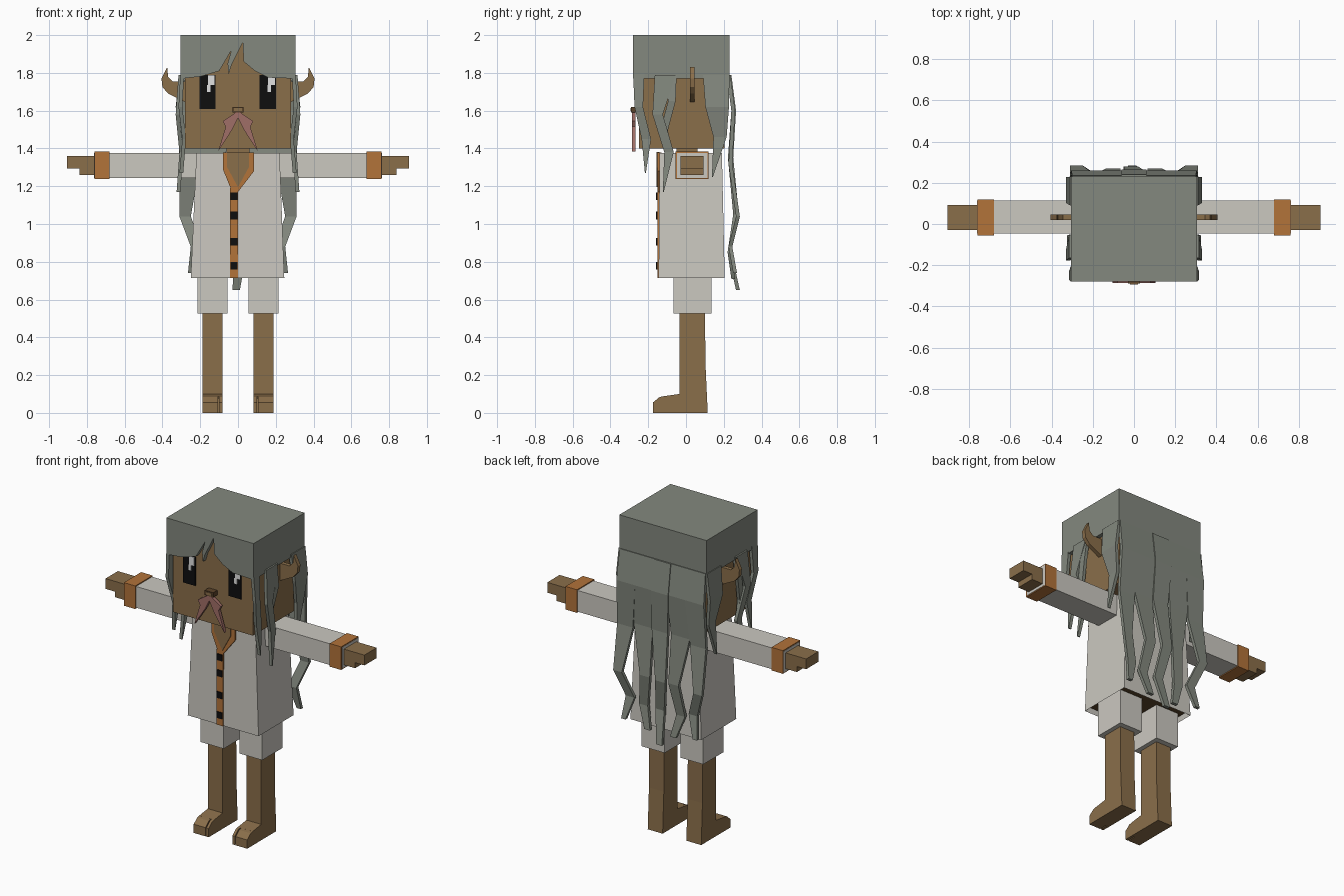
import bpy
import bmesh

old = bpy.data.objects.get("Cube")
if old:
    bpy.data.objects.remove(old, do_unlink=True)


def material(name, rgb):
    linear = [((c / 255 + 0.055) / 1.055) ** 2.4 for c in rgb] + [1]
    m = bpy.data.materials.new(name)
    m.use_nodes = True
    m.diffuse_color = linear
    m.node_tree.nodes["Principled BSDF"].inputs["Base Color"].default_value = linear
    return m


HAIR = material("grey hair", (131, 136, 126))
SKIN = material("brown skin", (138, 110, 74))
SHIRT = material("off white cloth", (203, 200, 192))
TRIM = material("orange trim", (178, 115, 58))
ROSE = material("dusty rose", (160, 110, 103))
BLACK = material("black", (14, 14, 15))
WHITE = material("white", (225, 225, 225))
DARK = material("dark brown", (92, 68, 42))


def finish(name, bm, *mats):
    bmesh.ops.recalc_face_normals(bm, faces=bm.faces)
    me = bpy.data.meshes.new(name)
    bm.to_mesh(me)
    bm.free()
    for m in mats:
        me.materials.append(m)
    ob = bpy.data.objects.new(name, me)
    bpy.context.collection.objects.link(ob)
    return ob


def loft(name, rings, *mats):
    """Join matching rings of points and cap both ends."""
    bm = bmesh.new()
    rows = [[bm.verts.new(p) for p in ring] for ring in rings]
    n = len(rows[0])
    for a, b in zip(rows, rows[1:]):
        for i in range(n):
            j = (i + 1) % n
            bm.faces.new((a[i], a[j], b[j], b[i]))
    bm.faces.new(rows[0])
    bm.faces.new(rows[-1])
    return finish(name, bm, *mats)


def rect(x, y, z):
    return [(x[0], y[0], z), (x[1], y[0], z), (x[1], y[1], z), (x[0], y[1], z)]


def box(name, x, y, z, mat):
    return loft(name, [rect(x, y, z[0]), rect(x, y, z[1])], mat)


def plate(name, pts, y0, y1, mat):
    """Outline in x and z, extruded along y."""
    return loft(name, [[(x, y, z) for x, z in pts] for y in (y0, y1)], mat)


def side_plate(name, pts, x0, x1, mat):
    """Outline in y and z, extruded along x."""
    return loft(name, [[(x, y, z) for y, z in pts] for x in (x0, x1)], mat)


def lock(name, path, along_y=False, thick=0.02):
    """Hair ribbon through stations of (across, outward, height, width)."""
    rings = []
    for u, d, z, w in path:
        a, b = (u - w / 2, u + w / 2), (d - thick / 2, d + thick / 2)
        rings.append(rect(b, a, z) if along_y else rect(a, b, z))
    return loft(name, rings, HAIR)


def span(s, a, b):
    return tuple(sorted((s * a, s * b)))


# Head and neck
box("head", (-.28, .28), (-.25, .205), (1.4, 1.97), SKIN)
box("neck", (-.06, .06), (-.05, .06), (1.33, 1.42), SKIN)

# Hair cap with a cut fringe
box("hair_top", (-.305, .305), (-.28, .23), (1.965, 2), HAIR)
box("hair_back", (-.305, .305), (.2, .23), (1.76, 1.97), HAIR)
plate("fringe", [(-.305, 1.97), (-.305, 1.77), (-.2, 1.78), (-.1, 1.81),
                 (-.07, 1.86), (-.035, 1.92), (-.055, 1.85), (-.05, 1.79),
                 (-.035, 1.84), (.025, 1.96), (.03, 1.86), (.09, 1.81),
                 (.16, 1.775), (.305, 1.77), (.305, 1.97)], -.28, -.25, HAIR)

# Face
for side, x in (("right", -.205), ("left", .115)):
    box(side + "_eye", (x, x + .085), (-.257, -.249), (1.61, 1.79), BLACK)
    box(side + "_eye_shine", (x + .045, x + .08), (-.26, -.256), (1.735, 1.79), WHITE)
    box(side + "_eye_glint", (x + .04, x + .06), (-.26, -.256), (1.7, 1.735), WHITE)
box("nose", (-.03, .03), (-.29, -.249), (1.59, 1.62), DARK)
box("nose_tip", (-.02, .02), (-.293, -.289), (1.597, 1.613), SKIN)

for s, side in ((1, "left"), (-1, "right")):
    plate(side + "_moustache",
          [(s * x, z) for x, z in ((0, 1.6), (.02, 1.585), (.08, 1.545), (.065, 1.515),
                                   (.105, 1.385), (.03, 1.5), (0, 1.56))],
          -.287, -.267, ROSE)
    plate(side + "_ear",
          [(s * x, z) for x, z in ((.27, 1.755), (.345, 1.755), (.37, 1.78), (.375, 1.83),
                                   (.405, 1.77), (.4, 1.725), (.37, 1.69), (.27, 1.64))],
          .02, .045, SKIN)

    # Cap sides and hanging side locks
    box(side + "_hair_side", span(s, .28, .305), (-.28, .23), (1.77, 1.97), HAIR)
    lock(side + "_front_lock", [(-.25, s * .295, 1.8, .06), (-.25, s * .305, 1.62, .045),
                                (-.21, s * .285, 1.45, .05), (-.215, s * .3, 1.27, .005)], True)
    lock(side + "_middle_lock", [(-.11, s * .305, 1.79, .11), (-.15, s * .32, 1.58, .055),
                                 (-.09, s * .3, 1.38, .05), (-.12, s * .315, 1.17, .005)], True)
    lock(side + "_inner_lock", [(-.08, s * .3, 1.79, .06), (-.075, s * .315, 1.65, .04),
                                (-.115, s * .3, 1.5, .04), (-.09, s * .3, 1.36, .01)], True)
    lock(side + "_rear_lock", [(.16, s * .3, 1.79, .14), (.165, s * .32, 1.62, .125),
                               (.18, s * .3, 1.46, .07), (.14, s * .305, 1.25, .005)], True)

    # Long outer strands and straighter inner strands down the back
    lock(side + "_outer_strand", [(s * .23, .225, 1.79, .14), (s * .24, .25, 1.6, .13),
                                  (s * .255, .235, 1.32, .11), (s * .28, .275, 1.04, .06),
                                  (s * .22, .235, .88, .06), (s * .25, .26, .74, .03)])
    lock(side + "_inner_strand", [(s * .11, .225, 1.79, .15), (s * .12, .25, 1.6, .15),
                                  (s * .13, .232, 1.35, .13), (s * .1, .26, 1.05, .07),
                                  (s * .13, .23, .85, .06), (s * .09, .25, .71, .04)])

    # Sleeve, cuff and mitten hand
    box(side + "_sleeve", span(s, .2, .762), (-.047, .113), (1.243, 1.377), SHIRT)
    box(side + "_cuff", span(s, .68, .76), (-.055, .118), (1.237, 1.383), TRIM)
    plate(side + "_hand", [(s * x, z) for x, z in ((.75, 1.26), (.84, 1.26), (.84, 1.295),
                                                   (.905, 1.295), (.905, 1.36), (.75, 1.36))],
          -.03, .093, SKIN)

    # Short trouser leg, bare leg and foot with a split big toe
    box(side + "_trouser", span(s, .055, .215), (-.065, .135), (.525, .76), SHIRT)
    side_plate(side + "_leg", [(-.12, 0), (.115, 0), (.103, .26), (.1, .6), (-.035, .6),
                               (-.035, .1), (-.12, .088)], s * .083, s * .187, SKIN)
    for toe, a, b in (("big", .083, .1), ("small", .106, .187)):
        side_plate(side + "_" + toe + "_toe", [(-.175, 0), (-.119, 0), (-.119, .088),
                                               (-.14, .084), (-.175, .055)],
                   s * a, s * b, SKIN)

lock("centre_strand", [(0, .23, 1.79, .12), (0, .255, 1.6, .12), (.01, .24, 1.35, .11),
                       (-.015, .27, 1.05, .07), (.015, .23, .85, .06), (-.01, .275, .65, .04)])

# Flared shirt, hollowed at the hem
shirt = loft("shirt", [rect((-.25, .245), (-.145, .205), .715),
                       rect((-.22, .22), (-.14, .19), 1.375)], SHIRT, DARK)
bm = bmesh.new()
bm.from_mesh(shirt.data)
hem = min(bm.faces, key=lambda f: f.calc_center_median().z)
bmesh.ops.inset_region(bm, faces=[hem], thickness=.012)
for v in hem.verts:
    v.co.z += .03
hem.material_index = 1
bm.to_mesh(shirt.data)
bm.free()

# Button band, buttons and open collar
box("button_band", (-.043, 0), (-.152, -.13), (.715, 1.19), TRIM)
for i, z in enumerate((1.146, 1.045, .907, .78)):
    box("button_%d" % (i + 1), (-.041, -.003), (-.158, -.15), (z - .02, z + .02), BLACK)
plate("collar", [(-.08, 1.378), (-.08, 1.29), (-.035, 1.18), (0, 1.17), (.085, 1.28),
                 (.085, 1.378)], -.152, -.13, TRIM)
plate("open_neck", [(-.057, 1.38), (-.057, 1.3), (0, 1.195), (.057, 1.3), (.057, 1.38)],
      -.157, -.14, SKIN)
